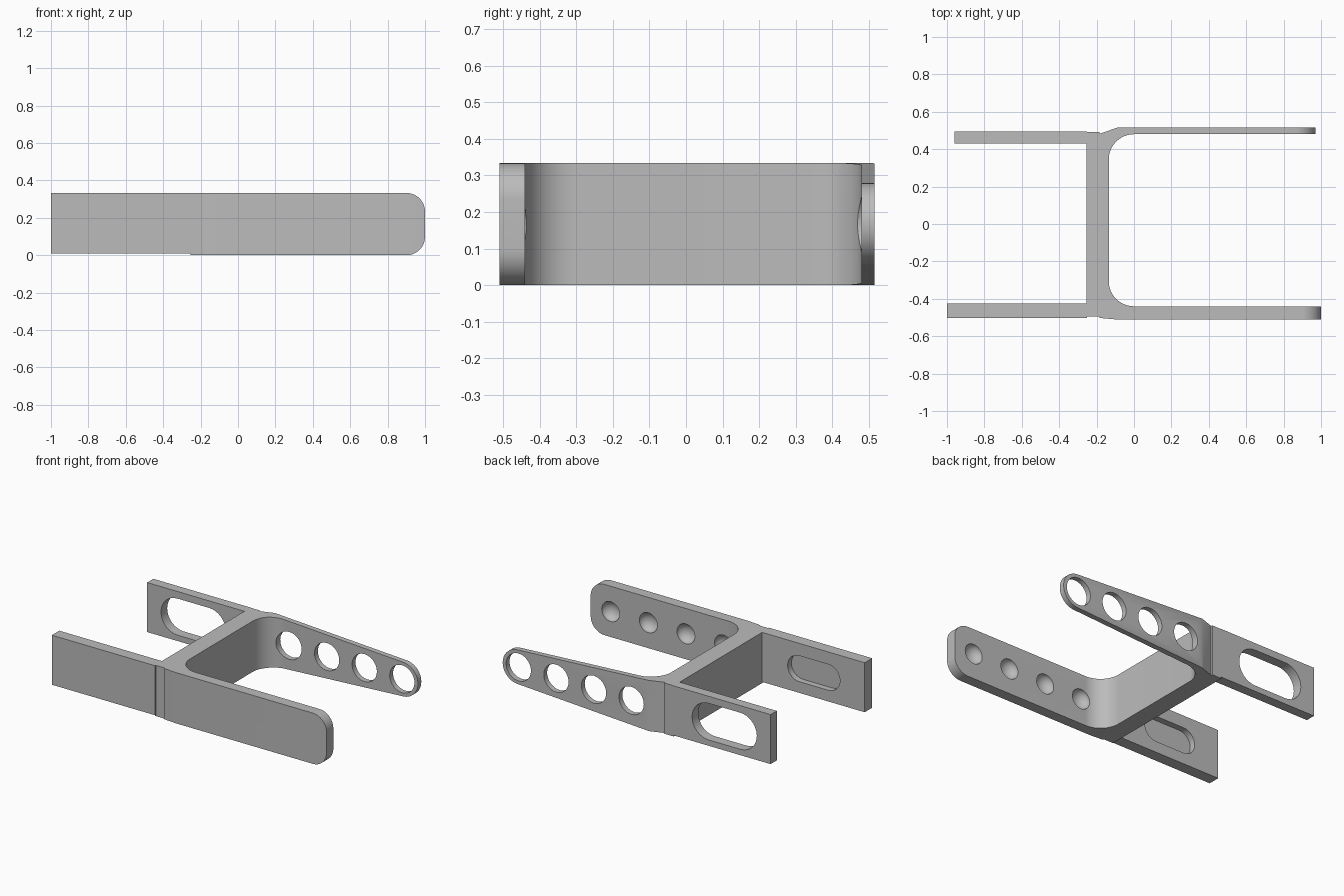
import bpy, bmesh
from math import sin, cos, pi, radians
from mathutils import Vector, Matrix

cube = bpy.data.objects.get("Cube")
if cube:
    bpy.data.objects.remove(cube, do_unlink=True)

grey = bpy.data.materials.new("plain grey")
grey.use_nodes = True
GREY = (0.5, 0.5, 0.5, 1)
grey.diffuse_color = GREY
grey.node_tree.nodes["Principled BSDF"].inputs["Base Color"].default_value = GREY

H = 0.333
MID = H / 2


def add_object(name, bm):
    bmesh.ops.recalc_face_normals(bm, faces=bm.faces)
    mesh = bpy.data.meshes.new(name)
    bm.to_mesh(mesh)
    bm.free()
    mesh.materials.append(grey)
    obj = bpy.data.objects.new(name, mesh)
    bpy.context.collection.objects.link(obj)
    return obj


def extrude(name, outline, axis, lo, hi):
    """Extrude a 2D outline: axis 'z' takes (x, y), axis 'y' takes (x, z)."""
    place = (lambda u, v: (u, v, lo)) if axis == "z" else (lambda u, v: (u, lo, v))
    push = Vector((0, 0, hi - lo)) if axis == "z" else Vector((0, hi - lo, 0))
    bm = bmesh.new()
    face = bm.faces.new([bm.verts.new(place(*p)) for p in outline])
    moved = bmesh.ops.extrude_face_region(bm, geom=[face], use_keep_orig=True)["geom"]
    verts = [g for g in moved if isinstance(g, bmesh.types.BMVert)]
    bmesh.ops.translate(bm, verts=verts, vec=push)
    return add_object(name, bm)


def arc(cx, cy, r, start, end, steps=16):
    angles = [radians(start + (end - start) * i / steps) for i in range(steps + 1)]
    return [(cx + r * cos(a), cy + r * sin(a)) for a in angles]


def slot(cx, half, r):
    return arc(cx + half, MID, r, -90, 90) + arc(cx - half, MID, r, 90, 270)


def cut(target, cutter):
    mod = target.modifiers.new("cut", "BOOLEAN")
    mod.operation, mod.solver, mod.object = "DIFFERENCE", "EXACT", cutter
    bpy.context.view_layer.update()
    bpy.context.view_layer.objects.active = target
    bpy.ops.object.modifier_apply(modifier=mod.name)
    bpy.data.objects.remove(cutter, do_unlink=True)


# U-shaped bracket: web, rounded inner corners and two forward arms
R = 0.135
plan = [(-0.255, -0.495), (-0.185, -0.495), (-0.185, -0.502), (-0.1, -0.51),
        (1.0, -0.51), (1.0, -0.44)]
plan += arc(0, -0.44 + R, R, 270, 180) + arc(0, 0.48 - R, R, 180, 90)
plan += [(0.97, 0.48), (0.97, 0.515), (-0.09, 0.515), (-0.185, 0.482),
         (-0.185, 0.492), (-0.255, 0.492)]
bracket = extrude("u_bracket", plan, "z", 0, H)

# Rounded corners on the front arm tip
r = 0.1
front_tip = arc(1 - r, H - r, r, 90, 0) + arc(1 - r, r, r, 0, -90)
front_tip += [(1 - r, -0.2), (1.2, -0.2), (1.2, 0.6), (1 - r, 0.6)]
cut(bracket, extrude("front_tip_cutter", front_tip, "y", -0.7, -0.2))

# Tapered back arm with a full round tip
r = 0.112
back_tip = [(-0.1, H)] + arc(0.97 - r, MID, r, 87, -87, 32) + [(-0.1, 0)]
back_tip += [(-0.1, -0.2), (1.2, -0.2), (1.2, 0.6), (-0.1, 0.6)]
cut(bracket, extrude("back_tip_cutter", back_tip, "y", 0.3, 0.7))

# Four through holes in the back arm, four dimples inside the front arm
for i in range(4):
    x = 0.855 - 0.273 * i
    hole = arc(x, MID, 0.09, 0, 360, 40)[:-1]
    cut(bracket, extrude("hole_cutter", hole, "y", 0.4, 0.6))
    bm = bmesh.new()
    bmesh.ops.create_uvsphere(bm, u_segments=32, v_segments=16, radius=0.065,
                              matrix=Matrix.Translation((x, -0.44, MID))
                              @ Matrix.Diagonal((1, 0.8, 1, 1)))
    cut(bracket, add_object("dimple_cutter", bm))

# Front plate with a blind slot on its inner face
def plate(name, x0, x1, y0, y1):
    return extrude(name, [(x0, y0), (x1, y0), (x1, y1), (x0, y1)], "z", 0.008, H)


front_plate = plate("front_plate", -1, -0.25, -0.502, -0.425)
cut(front_plate, extrude("front_slot_cutter", slot(-0.63, 0.105, 0.085), "y", -0.465, -0.3))

# Back plate with a through slot
back_plate = plate("back_plate", -0.96, -0.25, 0.43, 0.494)
cut(back_plate, extrude("back_slot_cutter", slot(-0.625, 0.115, 0.12), "y", 0.3, 0.6))

# Smooth the curved walls, keep the edges crisp
for obj in bpy.context.view_layer.objects:
    obj.select_set(obj in (bracket, front_plate, back_plate))
bpy.context.view_layer.objects.active = bracket
bpy.ops.object.shade_smooth_by_angle(angle=radians(30))
